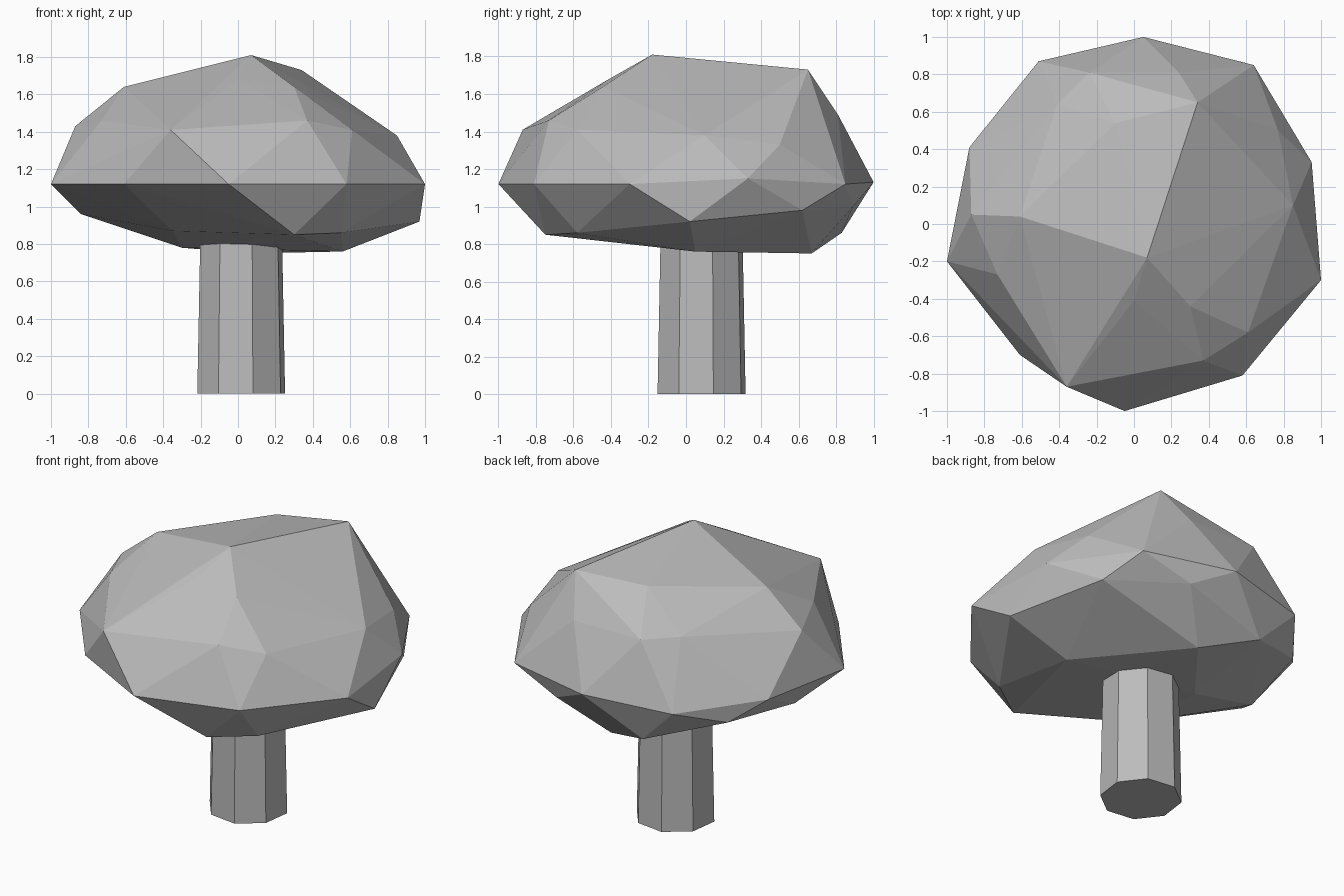
import bpy
import bmesh
from math import radians
from mathutils import Matrix, Vector

default_cube = bpy.data.objects.get("Cube")
if default_cube:
    bpy.data.objects.remove(default_cube, do_unlink=True)

# One plain grey for the whole tree
grey = bpy.data.materials.new("plain_grey")
grey.use_nodes = True
grey_colour = (0.5, 0.5, 0.5, 1.0)
grey.diffuse_color = grey_colour
grey.node_tree.nodes["Principled BSDF"].inputs["Base Color"].default_value = grey_colour


def add_part(name, bm):
    """Turn a bmesh into a flat shaded object with the grey material."""
    bmesh.ops.recalc_face_normals(bm, faces=bm.faces)
    mesh = bpy.data.meshes.new(name)
    bm.to_mesh(mesh)
    bm.free()
    mesh.materials.append(grey)
    part = bpy.data.objects.new(name, mesh)
    bpy.context.scene.collection.objects.link(part)
    return part


def faceted_blob(name, *corner_groups):
    """Wrap a tight faceted skin round the given corners."""
    bm = bmesh.new()
    for corners in corner_groups:
        for corner in corners:
            bm.verts.new(corner)
    hull = bmesh.ops.convex_hull(bm, input=bm.verts)
    unused = {e for e in hull["geom_interior"] + hull["geom_unused"]
              if isinstance(e, bmesh.types.BMVert)}
    bmesh.ops.delete(bm, geom=list(unused), context="VERTS")
    return add_part(name, bm)


def tapered_post(name, sides, base_radius, top_radius, height, centre, turn):
    """Upright prism standing on the ground."""
    bm = bmesh.new()
    place = Matrix.Translation(Vector((*centre, height / 2))) @ Matrix.Rotation(turn, 4, "Z")
    bmesh.ops.create_cone(bm, cap_ends=True, segments=sides, radius1=base_radius,
                          radius2=top_radius, depth=height, matrix=place)
    return add_part(name, bm)


# Crown: peaks, shoulders, widest rim and underside
peaks = [(.07, -.18, 1.81), (.34, .65, 1.73), (-.1, .54, 1.7),
         (-.61, .04, 1.64), (0, -.41, 1.68), (.3, -.44, 1.64)]
shoulders = [(-.87, .05, 1.43), (-.73, -.27, 1.46), (-.36, -.87, 1.41),
             (.37, -.73, 1.46), (.61, -.58, 1.41), (.85, .1, 1.38),
             (.77, .5, 1.33), (.24, .81, 1.49), (-.24, .81, 1.49), (-.41, .64, 1.49)]
rim = [(-1, -.2, 1.12), (-.61, -.7, 1.12), (-.05, -1, 1.12), (.58, -.81, 1.12),
       (1, -.3, 1.12), (.95, .33, 1.15), (.64, .85, 1.12), (.05, 1, 1.13),
       (-.51, .87, 1.1), (-.88, .41, 1.12)]
underside = [(.97, .02, .92), (.76, .62, .98), (.31, .89, 1), (-.27, .83, .86),
             (-.72, .6, 1), (-.84, .08, .96), (-.35, -.4, .87), (.3, -.75, .85),
             (.55, -.58, .86), (.56, .05, .76), (.07, .67, .75), (-.3, .2, .78)]
faceted_blob("tree_crown", peaks, shoulders, rim, underside)

# Trunk: eight sided and slightly tapered, its top buried in the crown
tapered_post("tree_trunk", sides=8, base_radius=.243, top_radius=.225,
             height=.9, centre=(.017, .083), turn=radians(15))
